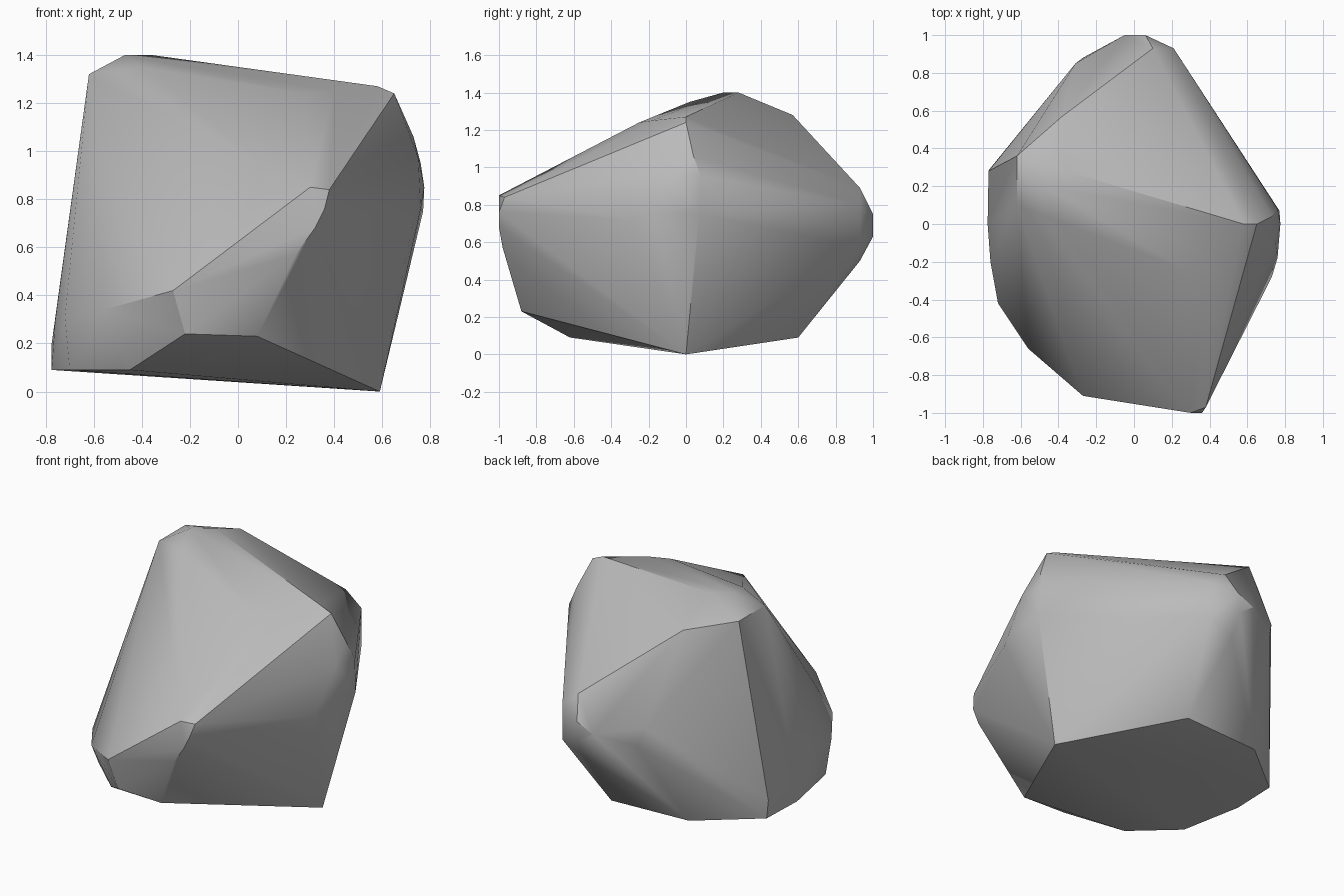
import bpy
import bmesh
import math

# Remove the default cube
default_cube = bpy.data.objects.get("Cube")
if default_cube:
    bpy.data.objects.remove(default_cube, do_unlink=True)


def make_material(name, colour):
    material = bpy.data.materials.new(name)
    material.use_nodes = True
    material.diffuse_color = colour
    material.node_tree.nodes["Principled BSDF"].inputs["Base Color"].default_value = colour
    return material


def make_hull(name, corner_groups, material, smooth_angle):
    """Wrap a tight convex skin around groups of corner points."""
    mesh = bpy.data.meshes.new(name)
    bm = bmesh.new()
    for group in corner_groups:
        for corner in group:
            bm.verts.new(corner)
    hull = bmesh.ops.convex_hull(bm, input=bm.verts)
    unused = set(hull["geom_interior"]) | set(hull["geom_unused"])
    loose = [v for v in bm.verts if v in unused or not v.link_faces]
    bmesh.ops.delete(bm, geom=loose, context="VERTS")
    # Merge facets that lie almost in one plane
    bmesh.ops.dissolve_limit(bm, angle_limit=math.radians(1), verts=bm.verts, edges=bm.edges)
    bmesh.ops.recalc_face_normals(bm, faces=bm.faces)
    bm.to_mesh(mesh)
    bm.free()
    mesh.materials.append(material)

    obj = bpy.data.objects.new(name, mesh)
    bpy.context.collection.objects.link(obj)
    bpy.ops.object.select_all(action="DESELECT")
    obj.select_set(True)
    bpy.context.view_layer.objects.active = obj
    bpy.ops.object.shade_smooth_by_angle(angle=math.radians(smooth_angle))
    return obj


stone_grey = make_material("stone grey", (0.5, 0.5, 0.5, 1))

# Peak on the right-hand side of the top
peak = [
    (-.62, .1, 1.32), (-.62, .36, 1.32), (-.47, .2, 1.4),
    (-.36, .28, 1.4), (-.41, .02, 1.35), (-.38, .57, 1.28),
]

# Left shoulder, where the top turns down into the side
shoulder = [
    (.58, 0, 1.27), (.65, 0, 1.24), (.4, -.18, 1.25), (.28, -.25, 1.24),
    (.7, -.08, 1.08), (.73, .04, 1.06),
]

# Rounded bulge on the left side
side_bulge = [
    (.76, .08, .95), (.75, -.1, .97), (.775, 0, .85),
    (.77, .07, .75), (.76, -.18, .76), (.73, -.28, .72),
]

# Forward nose and the curved chin under it
nose = [
    (.3, -1, .85), (.38, -.97, .84), (.36, -1, .76), (.32, -1, .68),
    (.24, -.98, .57), (.1, -.95, .48),
    (.08, -.88, .23), (-.22, -.88, .24), (-.27, -.91, .42),
]

# Low rounded flank on the right side
flank = [
    (-.56, -.66, .34), (-.72, -.42, .31), (-.76, -.2, .3),
    (-.775, 0, .2), (-.77, .28, .2),
]

# Blunt back end
back_end = [
    (-.05, 1, .7), (.06, 1, .75), (.05, 1, .63),
    (.21, .93, .8), (.21, .93, .57), (.1, .93, .89), (.05, .93, .5),
    (-.31, .85, .75), (-.27, .88, .64),
]

# Tilted underside that tapers to one low corner
base_height = .09
underside = [(.59, 0, 0)] + [
    (x, y, base_height) for x, y in (
        (-.45, -.62), (-.7, -.39), (-.775, 0),
        (-.765, .29), (-.42, .57), (.1, .6),
    )
]

make_hull("rock", [peak, shoulder, side_bulge, nose, flank, back_end, underside],
          stone_grey, 30)
